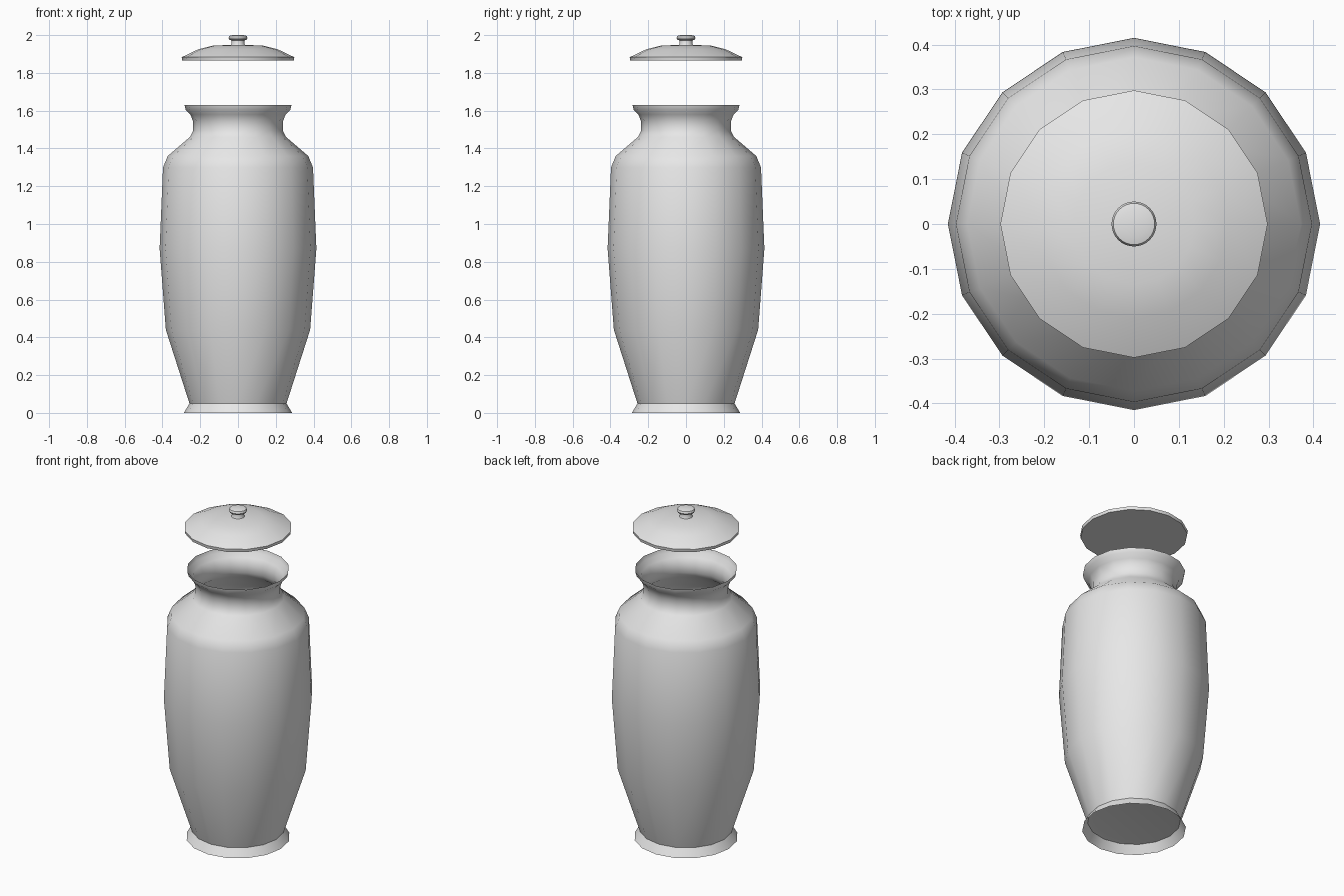
import bpy
import bmesh
from math import cos, sin, tau, radians

cube = bpy.data.objects.get("Cube")
if cube:
    bpy.data.objects.remove(cube, do_unlink=True)

# One plain grey glaze
glaze = bpy.data.materials.new("plain_grey")
glaze.use_nodes = True
grey = (0.8, 0.8, 0.8, 1)
glaze.diffuse_color = grey
glaze.node_tree.nodes["Principled BSDF"].inputs["Base Color"].default_value = grey


def lathe(name, profile, sides=16):
    """Spin (radius, height) points, listed bottom to top, around the z axis."""
    bm = bmesh.new()
    rings = []
    for r, z in profile:
        if r == 0:
            rings.append([bm.verts.new((0, 0, z))] * sides)
        else:
            rings.append([bm.verts.new((r * cos(tau * k / sides), r * sin(tau * k / sides), z))
                          for k in range(sides)])
    for low, high in zip(rings, rings[1:]):
        for k in range(sides):
            n = (k + 1) % sides
            corners = dict.fromkeys((low[k], low[n], high[n], high[k]))
            bm.faces.new(list(corners))
    mesh = bpy.data.meshes.new(name)
    bm.to_mesh(mesh)
    bm.free()
    mesh.materials.append(glaze)
    obj = bpy.data.objects.new(name, mesh)
    bpy.context.collection.objects.link(obj)
    bpy.ops.object.select_all(action='DESELECT')
    obj.select_set(True)
    bpy.context.view_layer.objects.active = obj
    bpy.ops.object.shade_smooth_by_angle(angle=radians(40))
    return obj


# Flared foot ring
lathe("foot", [(0.287, 0), (0.257, 0.05)])

# Thin-walled body: floor, belly, shoulder, neck and lip
lathe("jar_body", [
    (0, 0.055), (0.22, 0.055), (0.257, 0.05),
    (0.382, 0.44), (0.415, 0.87), (0.397, 1.30), (0.372, 1.36),
    (0.255, 1.46), (0.237, 1.495), (0.237, 1.54), (0.252, 1.58),
    (0.277, 1.605), (0.283, 1.63)])

# Domed lid floating above the jar
lathe("lid", [
    (0, 1.865), (0.295, 1.865), (0.298, 1.883),
    (0.21, 1.925), (0.135, 1.944), (0, 1.95)])

# Round knob on a short stem
lathe("lid_knob", [
    (0.04, 1.943), (0.034, 1.953), (0.034, 1.972), (0.046, 1.976),
    (0.05, 1.985), (0.046, 1.996), (0.03, 2.0), (0, 2.0)], sides=32)
